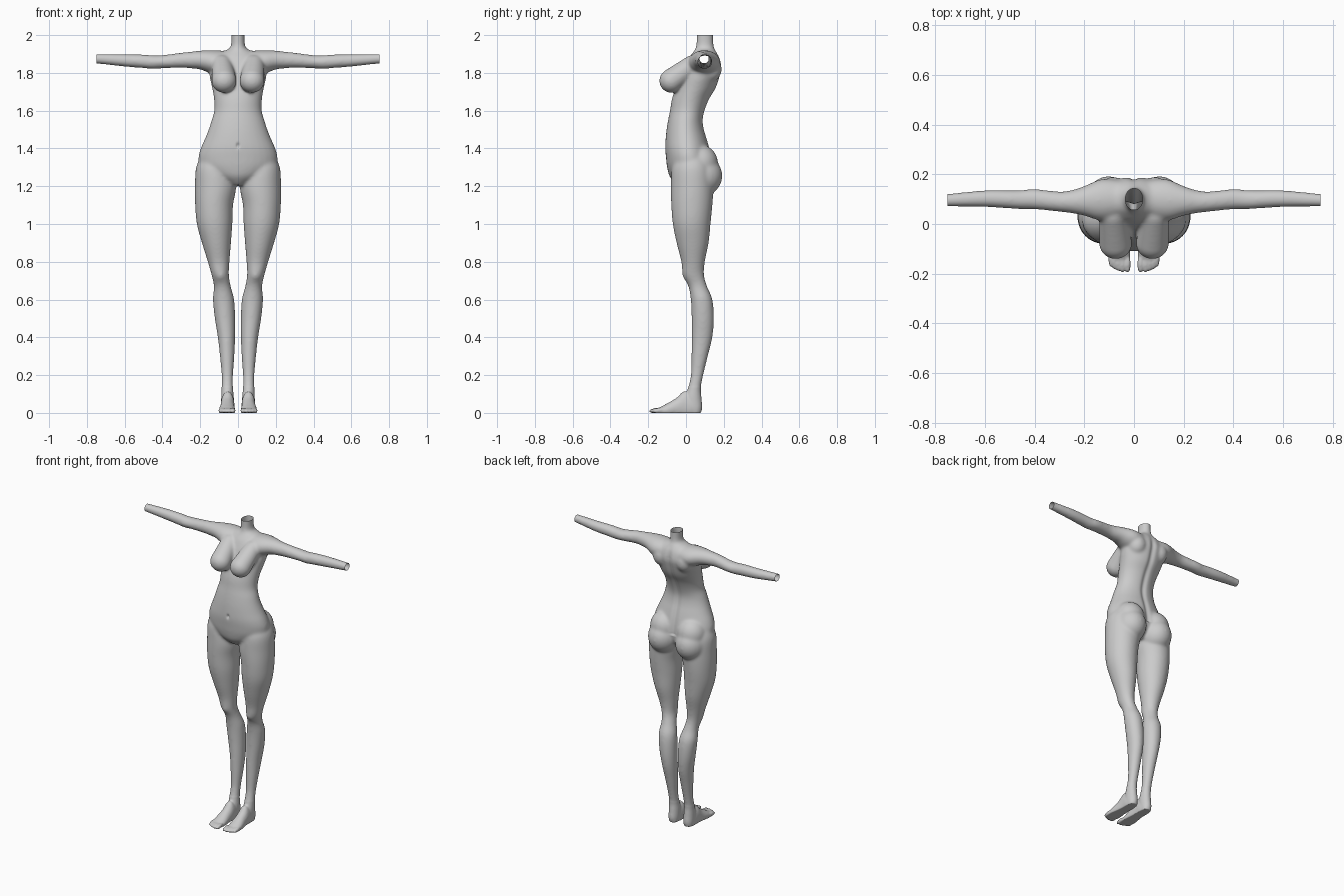
import bpy, bmesh, math
from mathutils import Vector, Matrix

if "Cube" in bpy.data.objects:
    bpy.data.objects.remove(bpy.data.objects["Cube"])

src = bmesh.new()
N = 32


def spline(rows, steps=5):
    """Catmull-Rom interpolation of section rows."""
    out = []
    for i in range(len(rows) - 1):
        a, b, c, d = (rows[max(0, min(len(rows) - 1, i + k))] for k in (-1, 0, 1, 2))
        for s in range(steps):
            t = s / steps
            out.append([q + .5 * t * (r - p + t * (2*p - 5*q + 4*r - w + t * (3*(q - r) + w - p)))
                        for p, q, r, w in zip(a, b, c, d)])
    return out + [list(rows[-1])]


def loft(rows, place):
    """Closed skin through elliptical rings; place(row, cos, sin) gives a point."""
    rings = [[src.verts.new(place(r, math.cos(2*math.pi*k/N), math.sin(2*math.pi*k/N)))
              for k in range(N)] for r in spline(rows)]
    faces = [src.faces.new(rings[0]), src.faces.new(rings[-1][::-1])]
    for p, q in zip(rings, rings[1:]):
        for k in range(N):
            faces.append(src.faces.new((p[k], q[k], q[(k+1) % N], p[(k+1) % N])))
    bmesh.ops.recalc_face_normals(src, faces=faces)


def ball(loc, rad, tilt=0):
    m = Matrix.Translation(loc) @ Matrix.Rotation(tilt, 4, 'X') @ Matrix.Diagonal((*rad, 1))
    bmesh.ops.create_uvsphere(src, u_segments=24, v_segments=16, radius=1, matrix=m)


# torso and neck: z, cy, rx, ry
loft([(2.04, .10, .037, .045), (1.96, .10, .036, .045), (1.93, .10, .046, .05),
      (1.91, .10, .085, .062), (1.88, .097, .125, .082), (1.83, .09, .15, .10),
      (1.78, .075, .15, .105), (1.72, .052, .137, .108), (1.66, .025, .127, .10),
      (1.60, .008, .126, .093), (1.55, -.002, .14, .093), (1.50, -.003, .156, .10),
      (1.45, .002, .176, .11), (1.40, .008, .198, .118), (1.35, .015, .21, .121),
      (1.30, .02, .20, .12), (1.25, .02, .14, .106), (1.205, .02, .04, .07)],
     lambda r, c, s: (r[2]*c, r[1] + r[3]*s, r[0]))

for m in (-1, 1):
    # leg: z, inner x, outer x, front y, back y
    loft([(1.37, .07, .19, -.04, .10), (1.30, .03, .222, -.073, .135),
          (1.20, .010, .228, -.08, .145), (1.10, .026, .227, -.078, .14),
          (1.00, .030, .218, -.07, .13), (.90, .037, .191, -.05, .12),
          (.80, .045, .160, -.025, .10), (.73, .048, .140, -.017, .096),
          (.67, .038, .128, .012, .112), (.60, .020, .133, .025, .14),
          (.50, .015, .123, .030, .148), (.40, .015, .107, .030, .14),
          (.30, .019, .096, .029, .116), (.20, .026, .087, .025, .092),
          (.13, .026, .087, .010, .079), (.08, .022, .089, -.005, .082),
          (.03, .022, .089, 0, .086), (.0, .026, .085, .01, .08)],
         lambda r, c, s: (m*((r[1]+r[2])/2 + (r[2]-r[1])/2*c),
                          (r[3]+r[4])/2 + (r[4]-r[3])/2*s, r[0]))
    # foot: y, cx, rx, top z
    loft([(.07, .055, .026, .05), (.03, .055, .035, .09), (-.01, .055, .036, .115),
          (-.05, .056, .038, .08), (-.10, .058, .043, .05), (-.135, .058, .042, .032),
          (-.15, .058, .036, .022)],
         lambda r, c, s: (m*(r[1] + r[2]*c), r[0], max(-.004, -.008 + (r[3]+.008)*(s+.6)/1.6)))
    # toes
    for i, (x, tip, r) in enumerate([(.026, -.197, .0135), (.047, -.197, .0098),
                                     (.064, -.191, .0095), (.080, -.184, .009), (.094, -.175, .0088)]):
        ball((m*x, tip + .035, .013), (r, .036, .013), .15)
    # arm: x, cy, cz, ry, rz
    loft([(.05, .10, 1.855, .075, .06), (.13, .097, 1.857, .084, .063),
          (.20, .093, 1.868, .060, .050), (.25, .09, 1.868, .047, .044),
          (.30, .09, 1.867, .041, .040), (.40, .10, 1.859, .041, .035),
          (.45, .098, 1.857, .039, .036), (.50, .099, 1.861, .037, .036),
          (.60, .102, 1.866, .034, .033), (.75, .096, 1.875, .026, .026),
          (.79, .096, 1.875, .026, .026)],
         lambda r, c, s: (m*r[0], r[1] + r[3]*c, r[2] + r[4]*s))
    # breast: balls swept from upper chest to tip
    for i in range(10):
        t = i / 9
        ball(Vector((m*.085, .035, 1.84)).lerp(Vector((m*.074, -.078, 1.758)), t),
             (.056 + .011*t, .056 + .008*t, .054 + .010*t))
    # buttock, knee cap, shoulder blade
    ball((m*.102, .078, 1.255), (.100, .115, .11))
    ball((m*.10, .075, 1.32), (.095, .095, .10))
    ball((m*.092, .015, .735), (.03, .035, .04))
    ball((m*.085, .125, 1.82), (.06, .065, .07))

raw = bpy.data.meshes.new("parts")
src.to_mesh(raw)
src.free()
helper = bpy.data.objects.new("parts_helper", raw)
bpy.context.collection.objects.link(helper)
mod = helper.modifiers.new("fuse", 'REMESH')
mod.mode = 'VOXEL'
mod.voxel_size = .006
dg = bpy.context.evaluated_depsgraph_get()
fused = bpy.data.meshes.new_from_object(helper.evaluated_get(dg))
bpy.data.objects.remove(helper)

bm = bmesh.new()
bm.from_mesh(fused)
# keep only the outer skin
start = max(bm.verts, key=lambda v: v.co.z)
seen, stack = {start}, [start]
while stack:
    for e in stack.pop().link_edges:
        for w in e.verts:
            if w not in seen:
                seen.add(w)
                stack.append(w)
bmesh.ops.delete(bm, geom=[v for v in bm.verts if v not in seen], context='VERTS')

# soften the blends, least on the toes
for i in range(14):
    vs = [v for v in bm.verts if v.co.z > .14 or i < 2]
    bmesh.ops.smooth_vert(bm, verts=vs, factor=.5, use_axis_x=True, use_axis_y=True, use_axis_z=True)

# spine groove, breastbone line, navel, flat soles
bm.normal_update()
for v in bm.verts:
    x, y, z = v.co
    if z > 1.3 and abs(x) < .08:
        if v.normal.y > .3 and z < 1.92:
            v.co.y -= .010 * math.exp(-(x/.018)**2) * min(1, (1.92-z)/.08)
        elif v.normal.y < -.3:
            v.co.y += .012 * math.exp(-(x/.007)**2 - ((z-1.415)/.012)**2)
    v.co.z = max(v.co.z, 0)

# open wrists and neck
for co, no in (((.75, 0, 0), (1, 0, 0)), ((-.75, 0, 0), (-1, 0, 0)), ((0, 0, 2), (0, 0, 1))):
    bmesh.ops.bisect_plane(bm, geom=bm.verts[:] + bm.edges[:] + bm.faces[:],
                           plane_co=co, plane_no=no, clear_outer=True)
for f in bm.faces:
    f.smooth = True
    f.material_index = 0
me = bpy.data.meshes.new("body")
bm.to_mesh(me)
bm.free()
grey = bpy.data.materials.new("plain grey")
grey.diffuse_color = (.6, .6, .6, 1)
grey.use_nodes = True
grey.node_tree.nodes["Principled BSDF"].inputs["Base Color"].default_value = grey.diffuse_color
me.materials.clear()
me.materials.append(grey)
bpy.context.collection.objects.link(bpy.data.objects.new("body", me))
